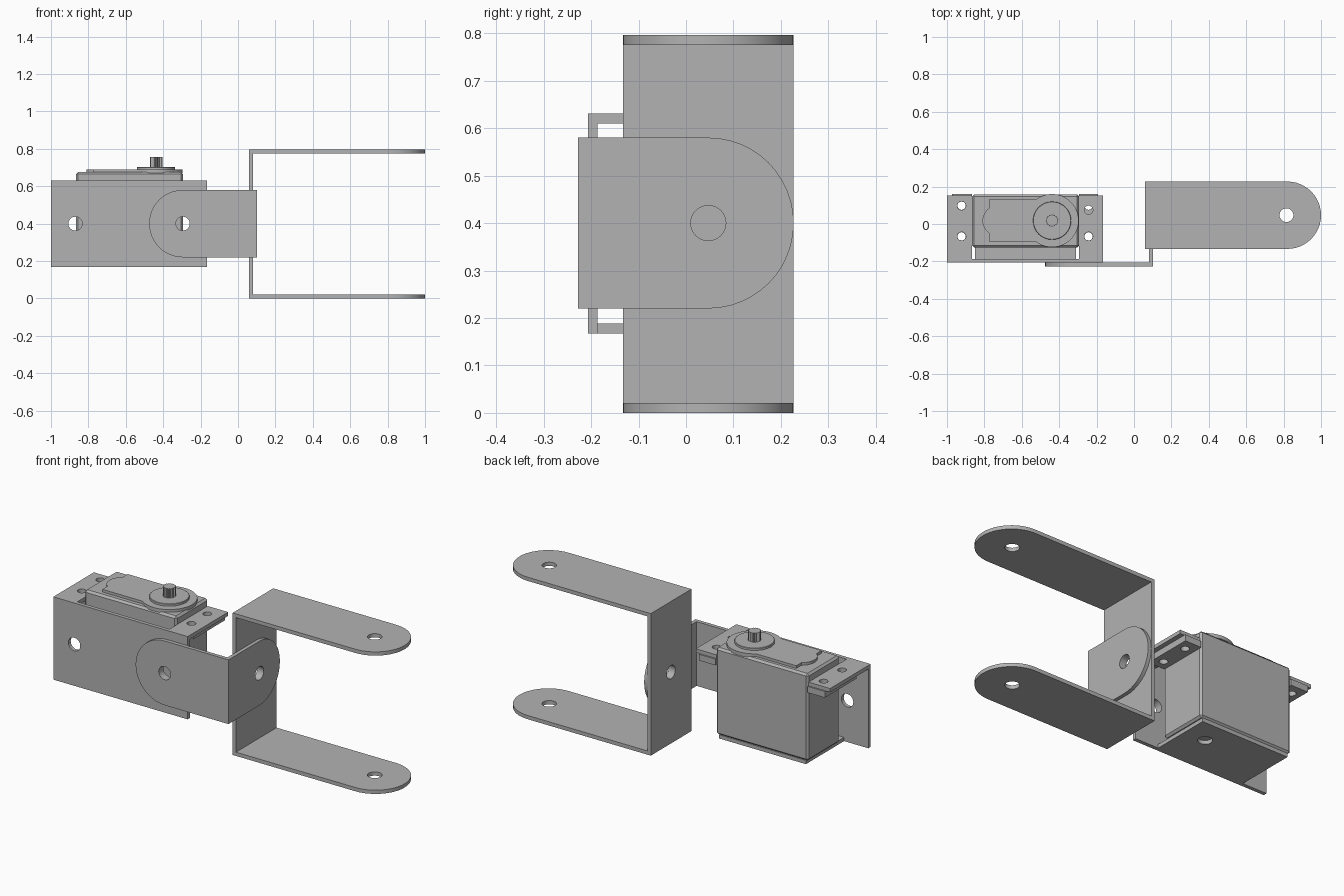
import bpy, bmesh
from math import sin, cos, radians, pi

cube = bpy.data.objects.get("Cube")
if cube:
    bpy.data.objects.remove(cube, do_unlink=True)

GREY = (0.45, 0.45, 0.45, 1)
metal = bpy.data.materials.new("plain_grey")
metal.use_nodes = True
metal.diffuse_color = GREY
for node in metal.node_tree.nodes:
    if node.type == 'BSDF_PRINCIPLED':
        node.inputs["Base Color"].default_value = GREY

# Map flat (a, b) coordinates onto the plane square to an axis, at distance t
PLANE = {'x': lambda a, b, t: (t, a, b),
         'y': lambda a, b, t: (a, t, b),
         'z': lambda a, b, t: (a, b, t)}


def arc(a, b, r, start, end, n=24):
    return [(a + r * cos(radians(start + (end - start) * i / n)),
             b + r * sin(radians(start + (end - start) * i / n))) for i in range(n + 1)]


def circle(a, b, r, n=32):
    return arc(a, b, r, 0, 360, n)[:-1]


def rect(a0, a1, b0, b1):
    return [(a0, b0), (a1, b0), (a1, b1), (a0, b1)]


def tongue(start, a, b, r, way):
    """Strip from start with a round end about (a, b); way is the end's direction."""
    turn = 0 if way > 0 else 180
    return [(start, b - way * r)] + arc(a, b, r, turn - 90, turn + 90) + [(start, b + way * r)]


def panel(bm, axis, t, outline, holes=()):
    """Flat sheet with holes."""
    edges = []
    for loop in [outline, *holes]:
        vs = [bm.verts.new(PLANE[axis](a, b, t)) for a, b in loop]
        edges += [bm.edges.new((v, vs[i - 1])) for i, v in enumerate(vs)]
    geom = bmesh.ops.triangle_fill(bm, edges=edges, use_beauty=True)["geom"]
    return [f for f in geom if isinstance(f, bmesh.types.BMFace)]


def slab(bm, axis, t0, t1, outline, holes=()):
    """Solid plate between t0 and t1."""
    faces = panel(bm, axis, t0, outline, holes)
    geom = bmesh.ops.extrude_face_region(bm, geom=faces, use_keep_orig=True)["geom"]
    bmesh.ops.translate(bm, vec=PLANE[axis](0, 0, t1 - t0),
                        verts=[g for g in geom if isinstance(g, bmesh.types.BMVert)])


def finish(bm, name, thickness=0, bevel=0):
    bmesh.ops.recalc_face_normals(bm, faces=bm.faces)
    mesh = bpy.data.meshes.new(name)
    bm.to_mesh(mesh)
    bm.free()
    mesh.materials.append(metal)
    obj = bpy.data.objects.new(name, mesh)
    bpy.context.scene.collection.objects.link(obj)
    bpy.ops.object.select_all(action='DESELECT')
    obj.select_set(True)
    bpy.context.view_layer.objects.active = obj
    if thickness:
        mod = obj.modifiers.new("sheet", 'SOLIDIFY')
        mod.thickness, mod.offset, mod.use_even_offset = thickness, 0, True
        bpy.ops.object.modifier_apply(modifier=mod.name)
    if bevel:
        mod = obj.modifiers.new("chamfer", 'BEVEL')
        mod.width, mod.segments = bevel, 1
        bpy.ops.object.modifier_apply(modifier=mod.name)
    bpy.ops.object.shade_smooth_by_angle(angle=radians(30))
    return obj


def plate(name, axis, t0, t1, outline, holes=(), bevel=0):
    bm = bmesh.new()
    slab(bm, axis, t0, t1, outline, holes)
    return finish(bm, name, bevel=bevel)


SHEET = 0.021
MID_Y, MID_Z, R, HOLE = 0.047, 0.4, 0.18, 0.037

# Wide fork bracket: upright web and two round-ended arms, folded from sheet
bm = bmesh.new()
LOW, HIGH = 0.0105, 0.7855
panel(bm, 'x', 0.07, rect(MID_Y - R, MID_Y + R, LOW, HIGH), [circle(MID_Y, MID_Z, HOLE)])
for z in (LOW, HIGH):
    panel(bm, 'z', z, tongue(0.07, 0.82, MID_Y, R, 1), [circle(0.815, MID_Y, HOLE)])
bmesh.ops.remove_doubles(bm, verts=bm.verts, dist=0.0005)
finish(bm, "fork_bracket", thickness=SHEET)

# Angle bracket joining the fork to the motor mount
bm = bmesh.new()
panel(bm, 'y', -0.2175, tongue(0.09, -0.295, MID_Z, R, -1), [circle(-0.295, MID_Z, HOLE)])
panel(bm, 'x', 0.09, tongue(-0.2175, MID_Y, MID_Z, R, 1), [circle(MID_Y, MID_Z, HOLE)])
bmesh.ops.remove_doubles(bm, verts=bm.verts, dist=0.0005)
finish(bm, "angle_bracket", thickness=SHEET)

# Motor mount: front plate, two top flanges, one bottom flange
FRONT, BACK = -0.186, 0.152
X0, X1 = -0.866, -0.294          # motor case ends
SHAFT_X, SHAFT_Y = -0.438, 0.018
bm = bmesh.new()
slab(bm, 'y', -0.207, FRONT, rect(-1, -0.167, 0.167, 0.631),
     [circle(-0.87, MID_Z, HOLE), circle(-0.295, MID_Z, HOLE)])
slab(bm, 'z', 0.61, 0.631, rect(-1, X0, FRONT, BACK),
     [circle(-0.922, y, 0.023) for y in (-0.066, 0.098)])
slab(bm, 'z', 0.61, 0.631, rect(X1, -0.167, FRONT, BACK),
     [circle(-0.243, y, 0.023) for y in (-0.066, 0.075)])
slab(bm, 'z', 0.167, 0.188, rect(-0.85, -0.31, FRONT, BACK),
     [circle(SHAFT_X, SHAFT_Y, HOLE)])
finish(bm, "motor_mount")

# Motor case with chamfered edges
bm = bmesh.new()
bmesh.ops.create_cube(bm, size=1)
for v in bm.verts:
    v.co = (X1 if v.co.x > 0 else X0, 0.158 if v.co.y > 0 else -0.126,
            0.675 if v.co.z > 0 else 0.188)
finish(bm, "motor_case", bevel=0.011)

# Mounting ears at both ends of the case
for name, a, b, x in (("right_ear", -0.973, X0, -0.922), ("left_ear", X1, -0.193, -0.243)):
    plate(name, 'z', 0.575, 0.61, rect(a, b, -0.12, 0.16),
          [circle(x, y, 0.022) for y in (-0.066, 0.098)])

# Raised gear cover on top of the case
outline = (arc(SHAFT_X, SHAFT_Y, 0.142, -128, 128, 40)
           + [(-0.775, 0.13)]
           + arc(-0.73, SHAFT_Y, 0.08, 124, 236, 12)
           + [(-0.775, -0.094)])
plate("gear_cover", 'z', 0.67, 0.69, outline)
plate("shaft_collar", 'z', 0.685, 0.703, circle(SHAFT_X, SHAFT_Y, 0.102), bevel=0.006)

# Toothed output shaft
teeth = []
for i in range(40):
    r = 0.034 if i % 2 else 0.029
    teeth.append((SHAFT_X + r * cos(pi * i / 20), SHAFT_Y + r * sin(pi * i / 20)))
plate("output_shaft", 'z', 0.70, 0.755, teeth)
